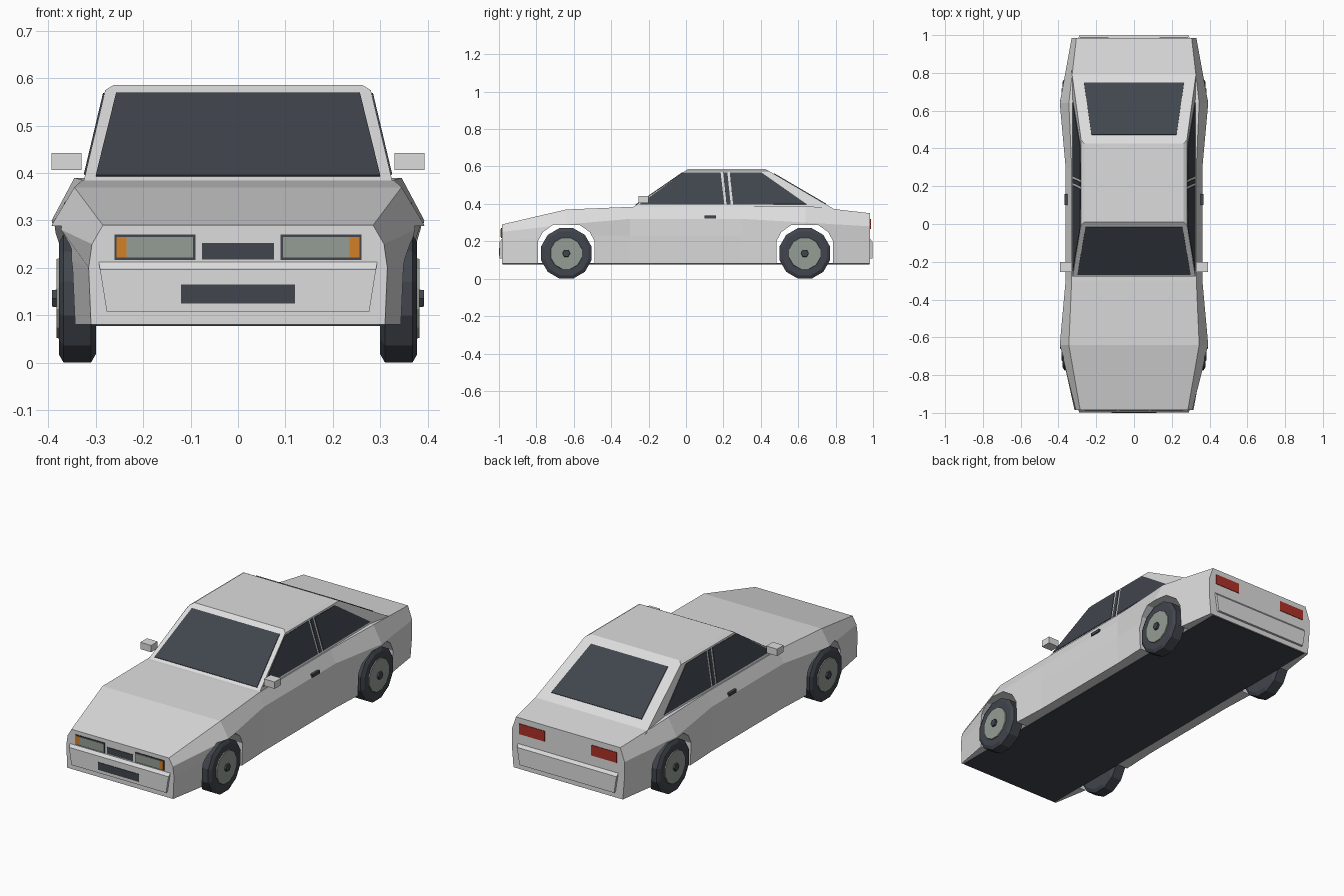
import bpy, bmesh, math
from mathutils import Vector

cube = bpy.data.objects.get("Cube")
if cube:
    bpy.data.objects.remove(cube, do_unlink=True)


def material(name, rgb):
    m = bpy.data.materials.new(name)
    m.use_nodes = True
    m.diffuse_color = (*rgb, 1)
    node = next(n for n in m.node_tree.nodes if n.type == 'BSDF_PRINCIPLED')
    node.inputs["Base Color"].default_value = (*rgb, 1)
    return m


PAINT = material("light grey paint", (0.72, 0.72, 0.72))
DARK = material("dark trim and glass", (0.052, 0.06, 0.074))
LAMP = material("lamp grey", (0.3, 0.34, 0.3))
AMBER = material("amber", (0.65, 0.22, 0.02))
RED = material("tail red", (0.42, 0.03, 0.02))


def loft(name, rings, mat):
    """Skin a list of equal rings and cap both ends."""
    bm = bmesh.new()
    loops = [[bm.verts.new(p) for p in ring] for ring in rings]
    n = len(loops[0])
    for a, b in zip(loops, loops[1:]):
        for i in range(n):
            bm.faces.new((a[i], a[(i + 1) % n], b[(i + 1) % n], b[i]))
    bm.faces.new(loops[0])
    bm.faces.new(loops[-1])
    bmesh.ops.recalc_face_normals(bm, faces=bm.faces)
    me = bpy.data.meshes.new(name)
    bm.to_mesh(me)
    bm.free()
    me.materials.append(mat)
    ob = bpy.data.objects.new(name, me)
    bpy.context.collection.objects.link(ob)
    return ob


def plate(name, pts, off, mat):
    """Thin plate lying half inside the surface it decorates."""
    o = Vector(off)
    return loft(name, [[Vector(p) - o for p in pts], [Vector(p) + o for p in pts]], mat)


def box(name, x, y, z, mat):
    return loft(name, [[(x[i], y[j], h) for i, j in ((0, 0), (1, 0), (1, 1), (0, 1))] for h in z], mat)


def lathe(name, profile, cy, cz, sides, mat):
    """Turn (x, radius) pairs around an axle along x."""
    rings = []
    for x, r in profile:
        angles = [math.tau * (i + 0.5) / sides for i in range(sides)]
        rings.append([(x, cy + r * math.sin(a), cz - r * math.cos(a)) for a in angles])
    return loft(name, rings, mat)


# Body shell: half sections running from sill to top edge
BOTTOM = 0.08
stations = [
    (-0.985, [(0.31, BOTTOM), (0.315, 0.2), (0.308, 0.25), (0.285, 0.29)]),
    (-0.64, [(0.37, BOTTOM), (0.377, 0.23), (0.393, 0.29), (0.345, 0.37)]),
    (-0.3, [(0.355, BOTTOM), (0.362, 0.23), (0.362, 0.32), (0.33, 0.384)]),
    (0.3, [(0.355, BOTTOM), (0.362, 0.23), (0.362, 0.32), (0.33, 0.386)]),
    (0.64, [(0.37, BOTTOM), (0.377, 0.23), (0.393, 0.3), (0.345, 0.39)]),
    (0.985, [(0.32, BOTTOM), (0.33, 0.2), (0.33, 0.28), (0.305, 0.35)]),
]
body = loft("body", [[(x, y, z) for x, z in half] + [(-x, y, z) for x, z in reversed(half)]
                     for y, half in stations], PAINT)

# Wheel arches cut across the body
arch = [(0.152, 0.0), (0.152, 0.2), (0.125, 0.25), (0.07, 0.288)]
arch += [(-y, z) for y, z in reversed(arch)]
AXLES = (-0.64, 0.635)
for cy in AXLES:
    cutter = loft("arch_cutter", [[(x, cy + y, z) for y, z in arch] for x in (-0.6, 0.6)], PAINT)
    cutter.hide_render = True
    mod = body.modifiers.new("arch", 'BOOLEAN')
    mod.operation = 'DIFFERENCE'
    mod.solver = 'EXACT'
    mod.object = cutter
    bpy.context.view_layer.objects.active = body
    bpy.ops.object.modifier_apply(modifier=mod.name)
    bpy.data.objects.remove(cutter, do_unlink=True)

box("floor", (-0.3, 0.3), (-0.98, 0.98), (0.077, 0.083), DARK)

# Cabin: straight sloping sides with a chamfered roof
BELT, EAVE = 0.385, 0.575


def lerp(a, b, z):
    return a + (b - a) * (z - BELT) / (EAVE - BELT)


def side_x(z):
    return lerp(0.325, 0.28, z)


def front_y(z):
    return lerp(-0.28, -0.005, z)


def rear_y(z):
    return lerp(0.77, 0.445, z)


def cabin_ring(z):
    x, f, r = side_x(z), front_y(z), rear_y(z)
    return [(-x, f, z), (x, f, z), (x, r, z), (-x, r, z)]


roof = [(-0.262, 0.01, 0.586), (0.262, 0.01, 0.586), (0.262, 0.425, 0.586), (-0.262, 0.425, 0.586)]
loft("cabin", [cabin_ring(0.36), cabin_ring(EAVE), roof], PAINT)

# Windscreen and rear window
for name, fy, low, high, off in (
        ("windscreen", front_y, (0.3, 0.393), (0.257, 0.567), (0, -0.002, 0.003)),
        ("rear_window", rear_y, (0.265, 0.398), (0.225, 0.56), (0, 0.002, 0.003))):
    corners = [(s * x, fy(z), z) for x, z, s in (
        (*low, -1), (*low, 1), (*high, 1), (*high, -1))]
    plate(name, corners, off, DARK)

# Side windows, door furniture and mirrors
windows = {
    "front_side_window": [(-0.25, 0.396), (-0.015, 0.566), (0.185, 0.568), (0.205, 0.396)],
    "pillar_strip": [(0.217, 0.396), (0.199, 0.568), (0.221, 0.568), (0.239, 0.396)],
    "rear_side_window": [(0.252, 0.396), (0.234, 0.568), (0.405, 0.566), (0.645, 0.398)],
}
for s, tag in ((1, "left_"), (-1, "right_")):
    for name, pts in windows.items():
        plate(tag + name, [(s * side_x(z), y, z) for y, z in pts], (s * 0.003, 0, 0.001), DARK)
    xs = sorted((s * 0.35, s * 0.367))
    box(tag + "door_handle", xs, (0.1, 0.16), (0.322, 0.338), DARK)
    xs = sorted((s * 0.33, s * 0.393))
    box(tag + "mirror", xs, (-0.255, -0.2), (0.406, 0.442), PAINT)

    # Wheels
    for cy, end in zip(AXLES, ("front_", "rear_")):
        name = end + tag
        tyre = [(0.3, 0.122), (0.31, 0.14), (0.368, 0.14), (0.378, 0.122)]
        lathe(name + "tyre", [(s * x, r) for x, r in tyre], cy, 0.1355, 12, DARK)
        lathe(name + "wheel_disc", [(s * 0.37, 0.09), (s * 0.383, 0.086)], cy, 0.1355, 12, LAMP)
        lathe(name + "hub_nut", [(s * 0.38, 0.022), (s * 0.392, 0.02)], cy, 0.1355, 6, DARK)

    # Headlights and tail lights
    def lamp(name, x0, x1, z, y, depth, mat):
        box(tag + name, sorted((s * x0, s * x1)), (y - depth, y + depth), z, mat)

    lamp("headlight_frame", 0.09, 0.26, (0.217, 0.27), -0.985, 0.003, DARK)
    lamp("headlight", 0.095, 0.235, (0.222, 0.265), -0.987, 0.0035, LAMP)
    lamp("indicator", 0.235, 0.256, (0.222, 0.265), -0.987, 0.0035, AMBER)
    lamp("tail_light", 0.135, 0.285, (0.265, 0.32), 0.985, 0.003, RED)

# Grilles
box("upper_grille", (-0.076, 0.076), (-0.988, -0.982), (0.218, 0.252), DARK)
box("lower_grille", (-0.12, 0.12), (-1.0, -0.994), (0.125, 0.165), DARK)

# Bumpers with a sloping upper lip
for s, name in ((-1, "front_bumper"), (1, "rear_bumper")):
    outline = [(0.97, 0.108), (0.997, 0.108), (0.997, 0.197), (0.985, 0.212), (0.97, 0.212)]
    ends = [(-1, 0.0), (1, 0.0)]
    loft(name, [[(e * (0.277 + (z - 0.108) * 0.16), s * y, z) for y, z in outline]
                for e, _ in ends], PAINT)
